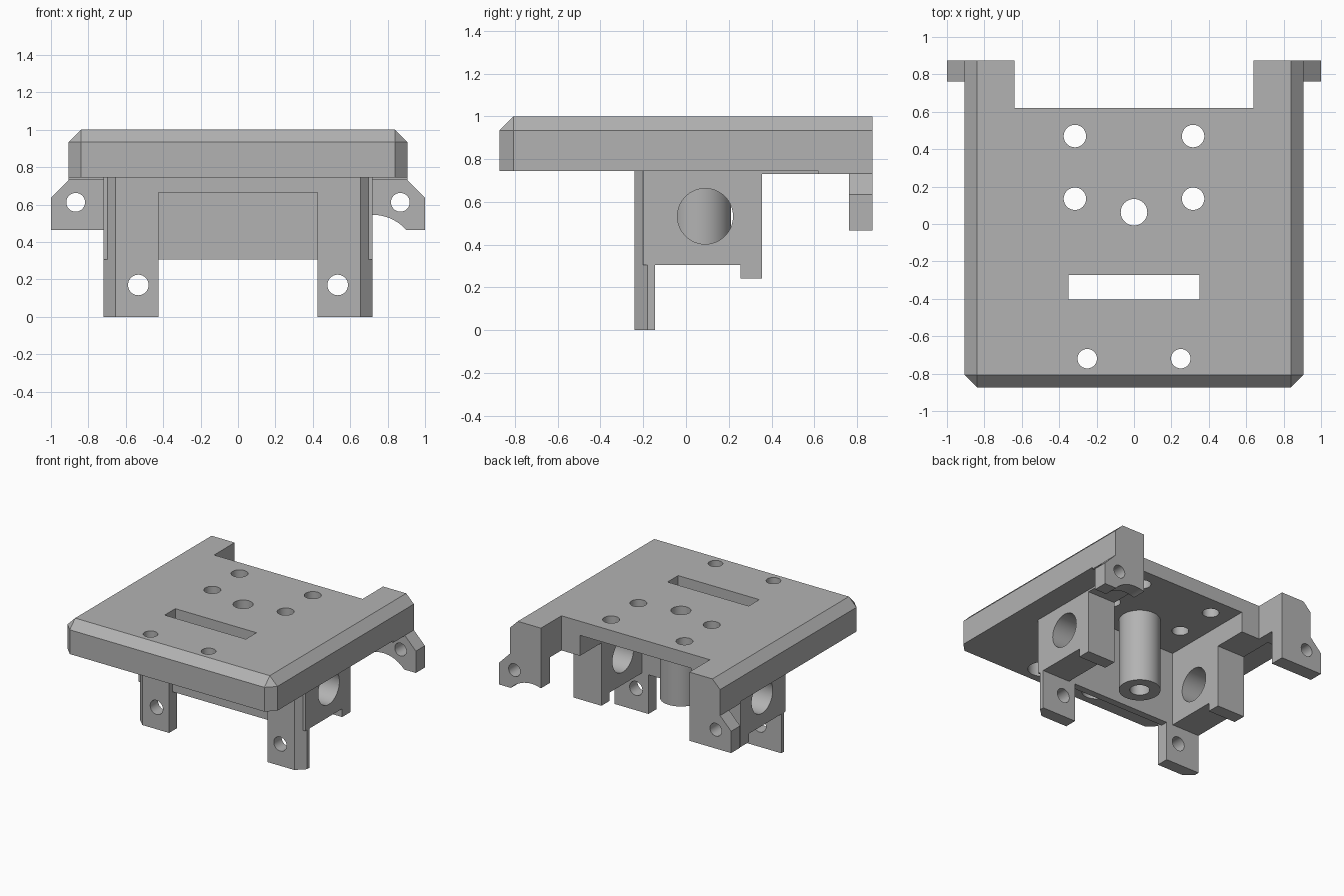
import bpy, bmesh, math
from mathutils import Matrix

cube = bpy.data.objects.get("Cube")
if cube:
    bpy.data.objects.remove(cube, do_unlink=True)

grey = bpy.data.materials.new("plain grey")
grey.use_nodes = True
grey.diffuse_color = (0.45, 0.45, 0.45, 1)
grey.node_tree.nodes["Principled BSDF"].inputs["Base Color"].default_value = (0.45, 0.45, 0.45, 1)


def make(name, bm):
    bmesh.ops.recalc_face_normals(bm, faces=bm.faces)
    mesh = bpy.data.meshes.new(name)
    bm.to_mesh(mesh)
    bm.free()
    mesh.materials.append(grey)
    ob = bpy.data.objects.new(name, mesh)
    bpy.context.collection.objects.link(ob)
    return ob


def box_mesh(x0, x1, y0, y1, z0, z1):
    bm = bmesh.new()
    bmesh.ops.create_cube(bm, size=1)
    for v in bm.verts:
        v.co = (x1 if v.co.x > 0 else x0, y1 if v.co.y > 0 else y0, z1 if v.co.z > 0 else z0)
    return bm


def box(name, *lim):
    return make(name, box_mesh(*lim))


def prism(name, pts, axis, lo, hi):
    """Extrude a profile along an axis; the points use the other two axes in order."""
    bm = bmesh.new()
    ring = []
    for p in pts:
        co = list(p)
        co.insert("xyz".index(axis), lo)
        ring.append(bm.verts.new(co))
    face = bm.faces.new(ring)
    new = bmesh.ops.extrude_face_region(bm, geom=[face])["geom"]
    shift = [0, 0, 0]
    shift["xyz".index(axis)] = hi - lo
    bmesh.ops.translate(bm, verts=[g for g in new if isinstance(g, bmesh.types.BMVert)], vec=shift)
    return make(name, bm)


def rod(name, axis, a, b, r, lo, hi, n=48):
    pts = [(a + r * math.cos(2 * math.pi * i / n), b + r * math.sin(2 * math.pi * i / n)) for i in range(n)]
    return prism(name, pts, axis, lo, hi)


def combine(body, tool, op):
    tool.hide_render = True
    mod = body.modifiers.new("join", "BOOLEAN")
    mod.operation, mod.solver, mod.object = op, "EXACT", tool
    bpy.context.view_layer.update()
    mesh = bpy.data.meshes.new_from_object(body.evaluated_get(bpy.context.evaluated_depsgraph_get()))
    body.modifiers.clear()
    body.data = mesh
    bpy.data.objects.remove(tool, do_unlink=True)


def add(tool):
    combine(body, tool, "UNION")


def cut(tool):
    combine(body, tool, "DIFFERENCE")


BACK = 0.873

# Top plate, chamfered on the sides, the front and the front corners
bm = box_mesh(-0.905, 0.905, -BACK, BACK, 0.745, 1)
edges = []
for e in bm.edges:
    mid = (e.verts[0].co + e.verts[1].co) / 2
    top_edge = mid.z > 0.99 and mid.y < 0.5
    front_corner = mid.y < -0.8 and abs(mid.x) > 0.9
    if (top_edge or front_corner) and mid.z > 0.8:
        edges.append(e)
bmesh.ops.bevel(bm, geom=edges, offset=0.066, segments=1, affect="EDGES", profile=0.5)
body = make("mounting_bracket", bm)

# Side blocks with rails, made full width and hollowed later
add(prism("side_blocks", [(-0.2, 0.305), (0.255, 0.305), (0.255, 0.24), (0.355, 0.24),
                          (0.355, 0.73), (0.62, 0.73), (0.62, 0.85), (-0.2, 0.85)], "x", -0.72, 0.72))
cut(box("pocket", -0.48, 0.48, -0.145, 0.8, 0.1, 0.89))

# Front legs joined by an arch
legs = prism("front_legs", [(-0.72, -0.145), (-0.72, -0.18), (-0.655, -0.242), (0.655, -0.242),
                            (0.72, -0.18), (0.72, -0.145)], "z", 0, 0.9)
combine(legs, box("arch", -0.425, 0.425, -0.5, 0, -0.5, 0.665), "DIFFERENCE")
add(legs)

# Rear wings and ears
add(box("rear_wings", -0.905, 0.905, 0.62, BACK, 0.73, 0.85))
add(prism("rear_ears", [(-1, 0.465), (1, 0.465), (1, 0.635), (0.9, 0.737), (0.9, 0.85),
                        (-0.9, 0.85), (-0.9, 0.737), (-1, 0.635)], "y", 0.762, BACK))
cut(box("rear_notch", -0.64, 0.64, 0.62, 1.2, -0.5, 1.5))
cut(rod("ear_relief", "y", 0.72, 0.305, 0.24, 0.7, 1, 64))

# Cross bore, leg holes and ear holes
cut(rod("cross_bore", "x", 0.09, 0.532, 0.13, -1, 1, 64))
for s in (-1, 1):
    cut(rod("leg_hole", "y", s * 0.533, 0.17, 0.055, -0.4, 0))
    cut(rod("ear_hole", "y", s * 0.868, 0.612, 0.05, 0.7, 1))

# Central post
add(rod("post", "z", 0, 0.063, 0.148, 0.32, 0.95, 64))
cut(rod("post_hole", "z", 0, 0.063, 0.071, 0.2, 1.2))

# Plate holes, front counterbores and slot
for s in (-1, 1):
    for y in (0.135, 0.47):
        cut(rod("plate_hole", "z", s * 0.316, y, 0.06, 0.8, 1.2))
    cut(rod("front_hole", "z", s * 0.25, -0.72, 0.052, 0.6, 1.2))
    cut(rod("counterbore", "z", s * 0.25, -0.72, 0.1, 0.6, 0.87))
cut(box("slot", -0.35, 0.35, -0.403, -0.272, 0.5, 1.2))

# Smooth the round walls and keep the edges sharp
bpy.ops.object.select_all(action="DESELECT")
body.select_set(True)
bpy.context.view_layer.objects.active = body
bpy.ops.object.shade_smooth_by_angle(angle=math.radians(30))
